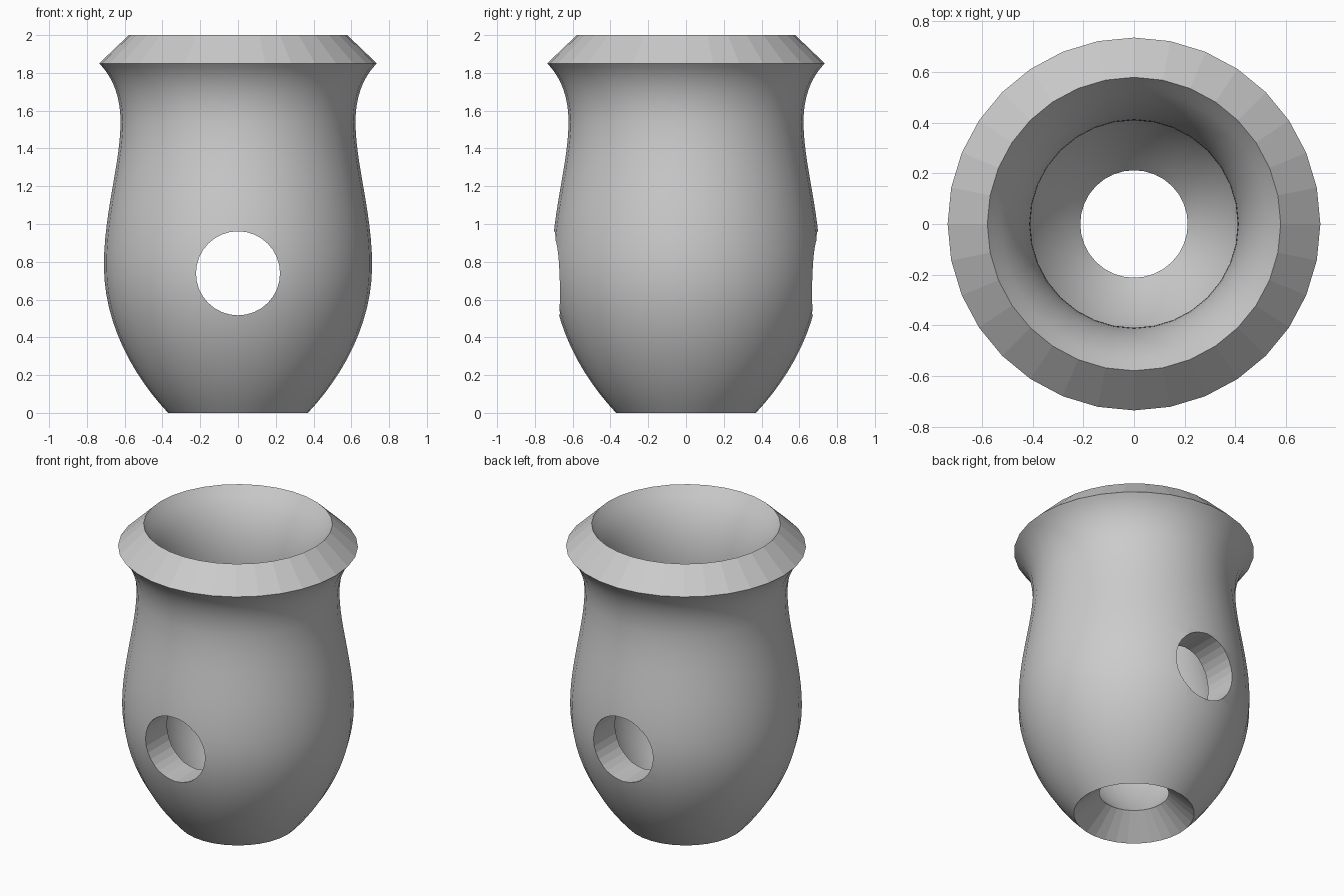
import bpy, bmesh, math
from mathutils import Vector, geometry

cube = bpy.data.objects.get("Cube")
if cube:
    bpy.data.objects.remove(cube, do_unlink=True)

SIDES, STEPS, WALL = 32, 12, 0.213

grey = bpy.data.materials.new("plain_grey")
grey.use_nodes = True
colour = (0.6, 0.6, 0.6, 1)
grey.diffuse_color = colour
grey.node_tree.nodes["Principled BSDF"].inputs["Base Color"].default_value = colour

# Outer wall curve: (radius, height) with a handle on each side
knots = [
    ((0.37, 0), (0.37, 0), (0.55, 0.19)),
    ((0.71, 0.78), (0.71, 0.47), (0.71, 1.06)),
    ((0.622, 1.54), (0.622, 1.32), (0.622, 1.66)),
    ((0.735, 1.85), (0.655, 1.77), (0.735, 1.85)),
]
outer = []
for a, b in zip(knots, knots[1:]):
    pts = geometry.interpolate_bezier(*(Vector(p) for p in (a[0], a[2], b[1], b[0])), STEPS + 1)
    outer += [Vector(p[:2]) for p in (pts if not outer else pts[1:])]

# Inner wall is the outer curve moved inward along its normals
inner = []
last = len(outer) - 1
for i, p in enumerate(outer):
    t = (outer[min(i + 1, last)] - outer[max(i - 1, 0)]).normalized()
    inner.append(p + Vector((-t.y, t.x)) * WALL)
inner[-1].y = 2.0
profile = outer + inner[::-1]

# Revolve the closed wall section
bm = bmesh.new()
rings = []
for s in range(SIDES):
    a = 2 * math.pi * s / SIDES
    rings.append([bm.verts.new((p.x * math.cos(a), p.x * math.sin(a), p.y)) for p in profile])
count = len(profile)
for s in range(SIDES):
    here, there = rings[s], rings[(s + 1) % SIDES]
    for i in range(count):
        j = (i + 1) % count
        face = bm.faces.new((here[i], there[i], there[j], here[j]))
        face.smooth = i not in (last, count - 1)  # the two rims stay faceted
bmesh.ops.recalc_face_normals(bm, faces=bm.faces)
mesh = bpy.data.meshes.new("vessel_body")
bm.to_mesh(mesh)
bm.free()
mesh.materials.append(grey)
body = bpy.data.objects.new("vessel_body", mesh)
bpy.context.collection.objects.link(body)

# Round hole through the front and back walls
bpy.ops.mesh.primitive_cylinder_add(vertices=SIDES, radius=0.2225, depth=3,
                                    location=(0, 0, 0.739), rotation=(math.pi / 2, 0, 0))
cutter = bpy.context.object
cutter.name = "hole_cutter"
cutter.data.materials.append(grey)
cutter.hide_render = True
cut = body.modifiers.new("side_holes", "BOOLEAN")
cut.operation, cut.solver, cut.object = "DIFFERENCE", "EXACT", cutter
bpy.ops.object.select_all(action="DESELECT")
bpy.context.view_layer.objects.active = body
body.select_set(True)
bpy.ops.object.modifier_apply(modifier=cut.name)
bpy.data.objects.remove(cutter, do_unlink=True)
